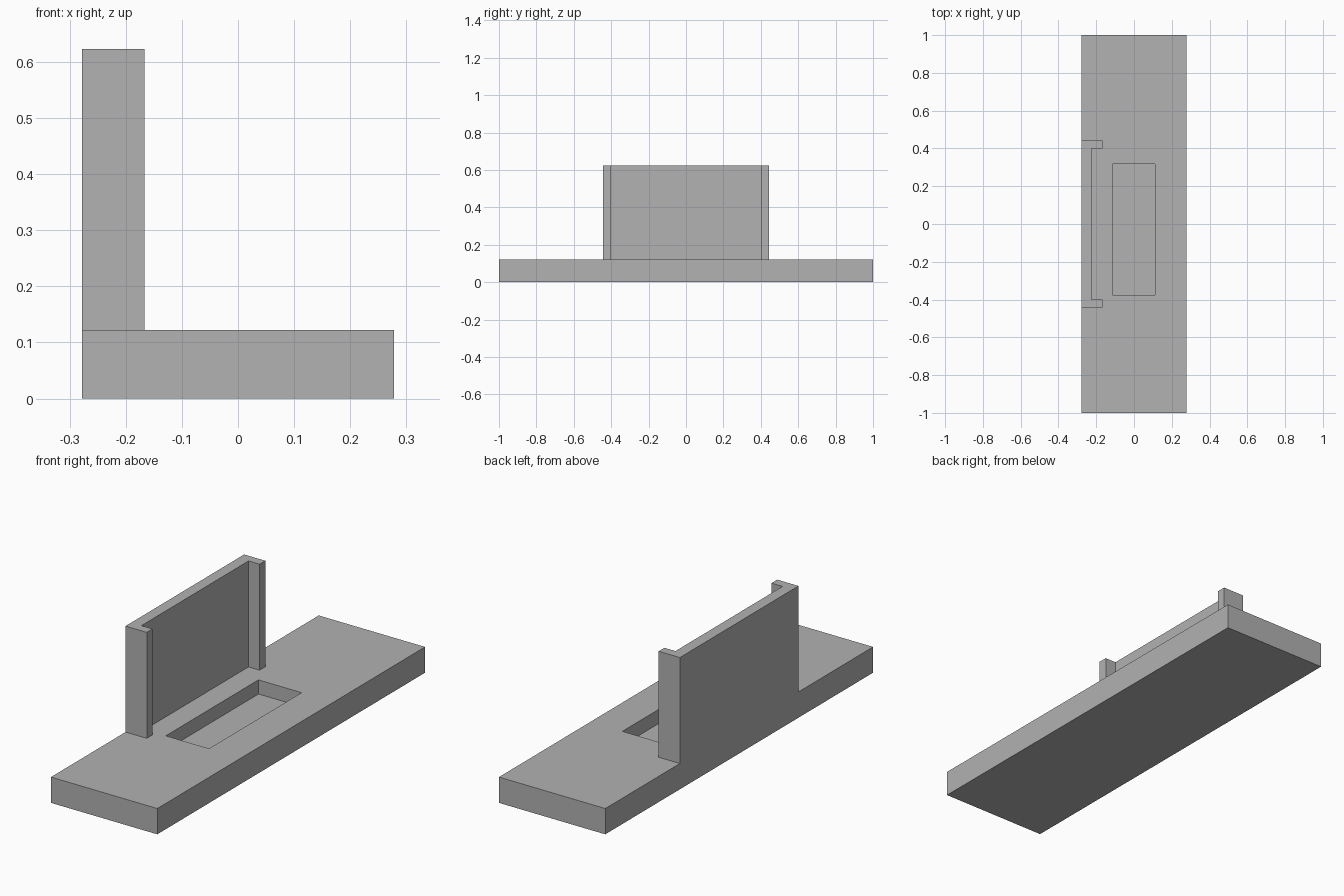
import bpy

if "Cube" in bpy.data.objects:
    bpy.data.objects.remove(bpy.data.objects["Cube"])

grey = bpy.data.materials.new("grey")
grey.diffuse_color = (0.445, 0.445, 0.445, 1)
grey.use_nodes = True
grey.node_tree.nodes["Principled BSDF"].inputs["Base Color"].default_value = grey.diffuse_color


def prism(name, outline, z0, z1):
    """Extrude a flat outline from z0 to z1."""
    n = len(outline)
    verts = [(x, y, z) for z in (z0, z1) for x, y in outline]
    faces = [tuple(reversed(range(n))), tuple(range(n, 2 * n))]
    faces += [(i, (i + 1) % n, n + (i + 1) % n, n + i) for i in range(n)]
    mesh = bpy.data.meshes.new(name)
    mesh.from_pydata(verts, [], faces)
    mesh.materials.append(grey)
    obj = bpy.data.objects.new(name, mesh)
    bpy.context.collection.objects.link(obj)
    return obj


def rect(x0, x1, y0, y1):
    return [(x0, y0), (x1, y0), (x1, y1), (x0, y1)]


BACK, FRONT, TOP = -0.278, 0.278, 0.122

# Base slab with a shallow rectangular pocket
base = prism("base", rect(BACK, FRONT, -1, 1), 0, TOP)
cutter = prism("pocket_cutter", rect(-0.115, 0.111, -0.375, 0.317), 0.055, 0.2)
cutter.hide_render = True
cutter.hide_set(True)
cut = base.modifiers.new("pocket", 'BOOLEAN')
cut.operation = 'DIFFERENCE'
cut.solver = 'EXACT'
cut.object = cutter

# Upright back wall with a return lip at each end
LIP, INNER = -0.167, -0.225
channel = [(BACK, -0.443), (LIP, -0.443), (LIP, -0.4), (INNER, -0.4),
           (INNER, 0.4), (LIP, 0.4), (LIP, 0.443), (BACK, 0.443)]
prism("back_wall", channel, TOP, 0.623)
